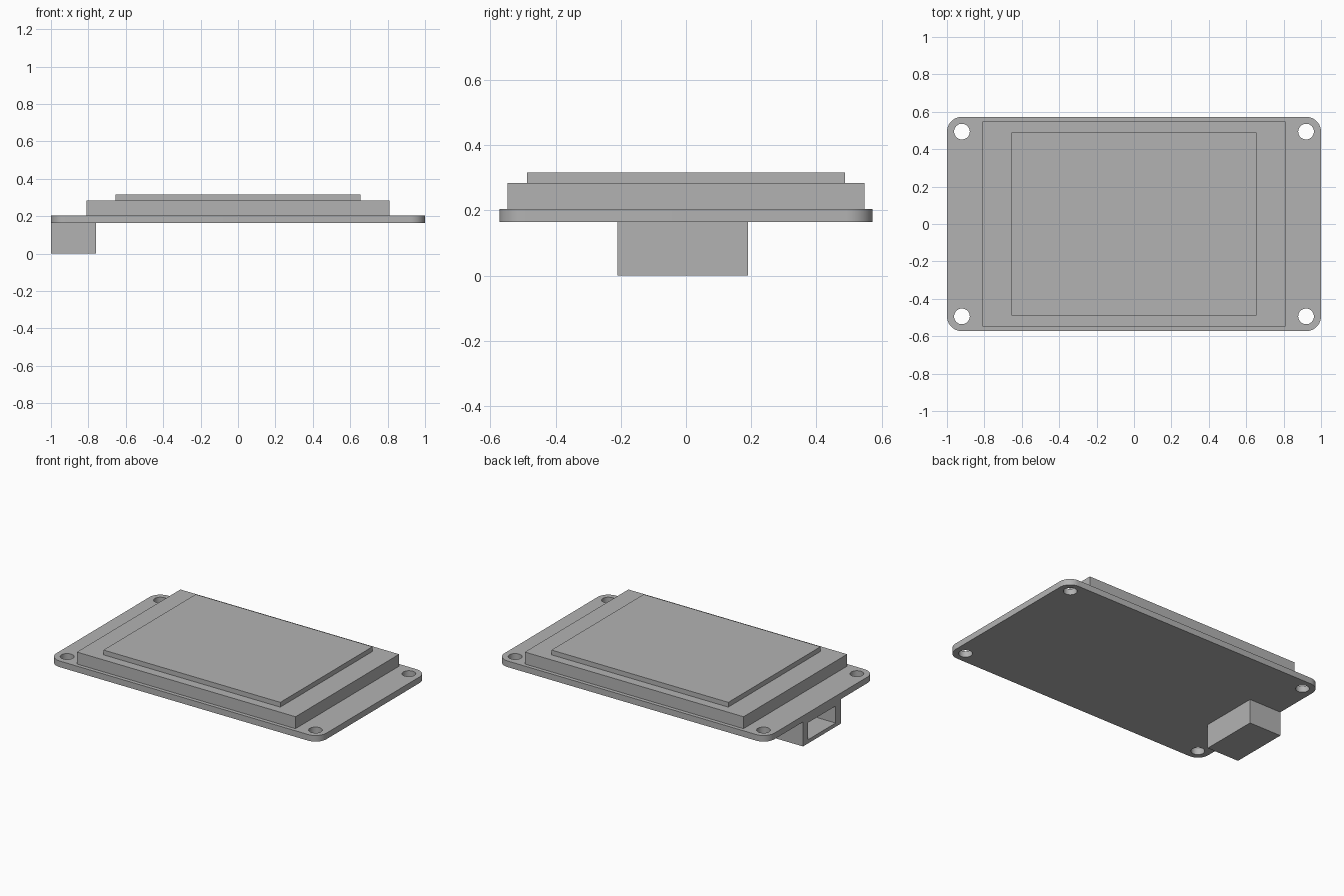
import bpy
import bmesh
import math
from mathutils import Matrix, Vector

if "Cube" in bpy.data.objects:
    bpy.data.objects.remove(bpy.data.objects["Cube"], do_unlink=True)

# One plain grey for every part
GREY = (0.45, 0.45, 0.45, 1)
grey = bpy.data.materials.new("plain_grey")
grey.use_nodes = True
grey.diffuse_color = GREY
grey.node_tree.nodes["Principled BSDF"].inputs["Base Color"].default_value = GREY

BOARD_X, BOARD_Y = 1.0, 0.573
BOARD_BOTTOM, BOARD_TOP = 0.164, 0.205
HOLE_X, HOLE_Y, HOLE_R = 0.92, 0.494, 0.042


def make_object(name, bm):
    mesh = bpy.data.meshes.new(name)
    bm.to_mesh(mesh)
    bm.free()
    mesh.materials.append(grey)
    obj = bpy.data.objects.new(name, mesh)
    bpy.context.collection.objects.link(obj)
    return obj


def block(name, low, high):
    low, high = Vector(low), Vector(high)
    bm = bmesh.new()
    bmesh.ops.create_cube(bm, size=1, matrix=Matrix.Translation((low + high) / 2)
                          @ Matrix.Diagonal((*(high - low), 1)))
    return make_object(name, bm)


def cut(obj, cutter):
    cutter.hide_render = True
    cutter.hide_set(True)
    mod = obj.modifiers.new("cut", "BOOLEAN")
    mod.operation = "DIFFERENCE"
    mod.solver = "EXACT"
    mod.object = cutter


# Circuit board with rounded corners
board = block("circuit_board", (-BOARD_X, -BOARD_Y, BOARD_BOTTOM), (BOARD_X, BOARD_Y, BOARD_TOP))
bm = bmesh.new()
bm.from_mesh(board.data)
corners = [e for e in bm.edges if abs(e.verts[0].co.z - e.verts[1].co.z) > 0.01]
bmesh.ops.bevel(bm, geom=corners, offset=0.08, segments=10, profile=0.5, affect="EDGES")
bm.to_mesh(board.data)
bm.free()

# Four mounting holes
bm = bmesh.new()
for sx in (-1, 1):
    for sy in (-1, 1):
        centre = (sx * HOLE_X, sy * HOLE_Y, (BOARD_BOTTOM + BOARD_TOP) / 2)
        bmesh.ops.create_cone(bm, cap_ends=True, segments=40, radius1=HOLE_R, radius2=HOLE_R,
                              depth=0.2, matrix=Matrix.Translation(centre))
cut(board, make_object("mounting_hole_cutter", bm))

# Display frame and raised screen
block("display_frame", (-0.81, -0.548, BOARD_TOP), (0.81, 0.548, 0.285))
block("display_screen", (-0.655, -0.488, 0.285), (0.655, 0.488, 0.317))

# Hollow socket beneath the board, open to the side
socket = block("cable_socket", (-1.0, -0.21, 0), (-0.76, 0.19, BOARD_BOTTOM))
cut(socket, block("socket_opening_cutter", (-1.1, -0.155, 0.025), (-0.8, 0.135, 0.139)))

# Smooth round walls, crisp edges
bpy.ops.object.select_all(action="DESELECT")
board.select_set(True)
bpy.context.view_layer.objects.active = board
bpy.ops.object.modifier_apply(modifier="cut")
bpy.ops.object.shade_smooth_by_angle(angle=math.radians(30))
